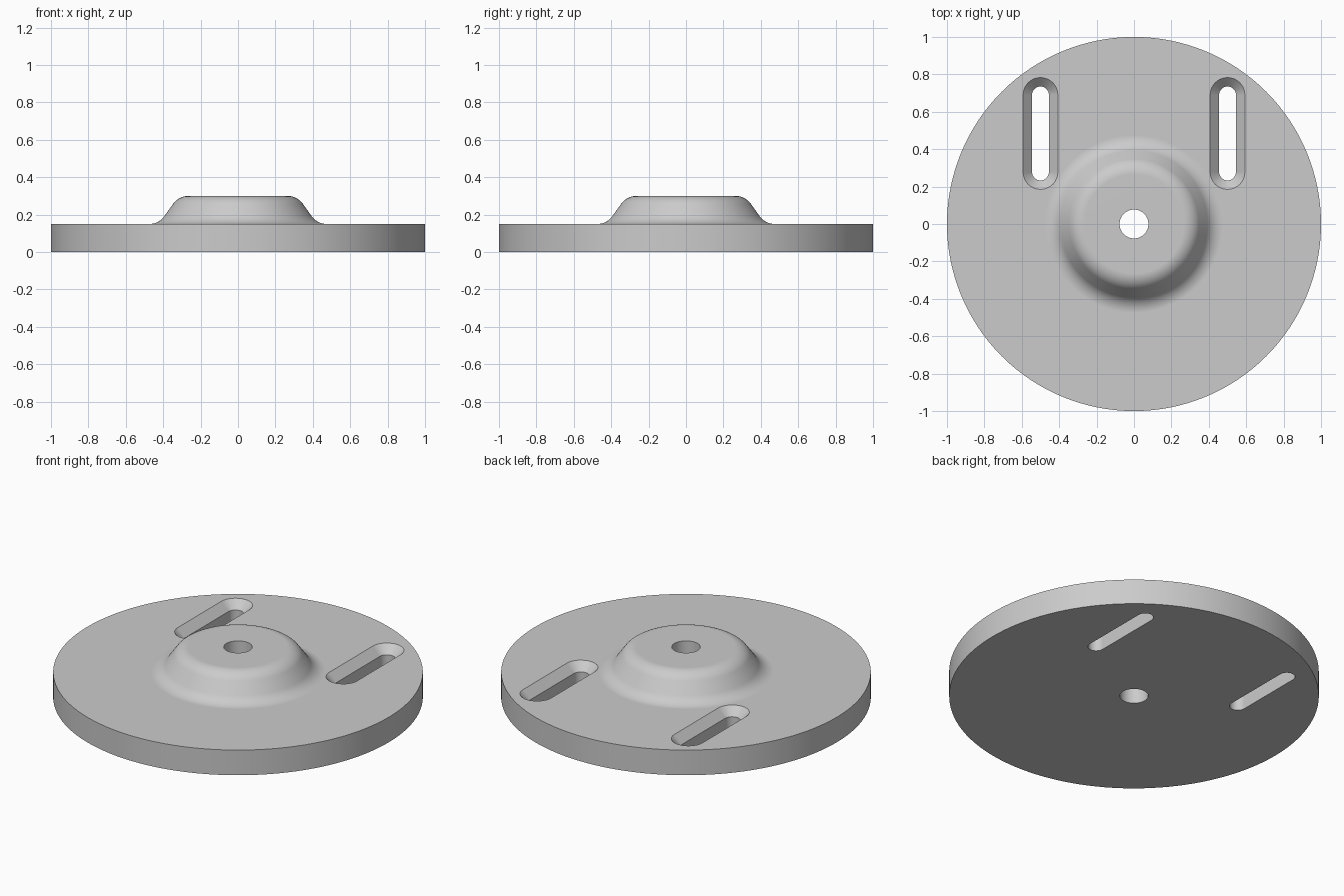
import bpy
import bmesh
from math import sin, cos, pi, atan2, acos, hypot

cube = bpy.data.objects.get("Cube")
if cube:
    bpy.data.objects.remove(cube, do_unlink=True)

THICK, TOP = 0.15, 0.30
HOLE_R, FILLET = 0.077, 0.10
SEGMENTS = 128

grey = bpy.data.materials.new("light grey metal")
grey.use_nodes = True
grey.diffuse_color = (0.6, 0.6, 0.6, 1)
grey.node_tree.nodes["Principled BSDF"].inputs["Base Color"].default_value = (0.6, 0.6, 0.6, 1)


def make_object(name, bm):
    bmesh.ops.recalc_face_normals(bm, faces=bm.faces)
    mesh = bpy.data.meshes.new(name)
    bm.to_mesh(mesh)
    bm.free()
    mesh.materials.append(grey)
    obj = bpy.data.objects.new(name, mesh)
    bpy.context.collection.objects.link(obj)
    return obj


def bridge(bm, lower, upper):
    n = len(lower)
    for i in range(n):
        j = (i + 1) % n
        bm.faces.new((lower[i], lower[j], upper[j], upper[i]))


def arc(cx, cz, radius, start, end, steps=10):
    angles = [start + (end - start) * i / steps for i in range(steps + 1)]
    return [(cx + radius * cos(a), cz + radius * sin(a)) for a in angles]


# Round plate and hub: one turned profile with tangent crown and foot fillets
crown, foot = (0.265, TOP - FILLET), (0.475, THICK + FILLET)
dx, dz = foot[0] - crown[0], foot[1] - crown[1]
tangent = atan2(dz, dx) + acos(2 * FILLET / hypot(dx, dz))
profile = [(HOLE_R, 0), (HOLE_R, TOP)]
profile += arc(*crown, FILLET, pi / 2, tangent)
profile += arc(*foot, FILLET, tangent + pi, 1.5 * pi)
profile += [(1, THICK), (1, 0)]

bm = bmesh.new()
rings = []
for r, z in profile:
    rings.append([bm.verts.new((r * cos(2 * pi * i / SEGMENTS), r * sin(2 * pi * i / SEGMENTS), z))
                  for i in range(SEGMENTS)])
for k, ring in enumerate(rings):
    bridge(bm, ring, rings[(k + 1) % len(rings)])
plate = make_object("hub_plate", bm)

# Slot cutters: straight slots with a chamfered mouth
SLOT_X, SLOT_Y0, SLOT_Y1 = 0.5, 0.278, 0.69
levels = [(0.045, -0.1), (0.045, THICK - 0.048), (0.093, THICK), (0.143, THICK + 0.05)]
bm = bmesh.new()
for side in (-1, 1):
    loops = []
    for r, z in levels:
        outline = arc(side * SLOT_X, SLOT_Y1, r, 0, pi, 16) + arc(side * SLOT_X, SLOT_Y0, r, pi, 2 * pi, 16)
        loops.append([bm.verts.new((x, y, z)) for x, y in outline])
    for lower, upper in zip(loops, loops[1:]):
        bridge(bm, lower, upper)
    bm.faces.new(loops[0])
    bm.faces.new(loops[-1])
cutter = make_object("slot_cutter", bm)

# Cut the slots, then shade with sharp rims
cut = plate.modifiers.new("slots", 'BOOLEAN')
cut.operation = 'DIFFERENCE'
cut.solver = 'EXACT'
cut.object = cutter
bpy.ops.object.select_all(action='DESELECT')
bpy.context.view_layer.objects.active = plate
plate.select_set(True)
bpy.ops.object.modifier_apply(modifier=cut.name)
bpy.data.objects.remove(cutter, do_unlink=True)
bpy.ops.object.shade_smooth_by_angle(angle=pi / 6)
weighted = plate.modifiers.new("clean_normals", 'WEIGHTED_NORMAL')
weighted.keep_sharp = True
